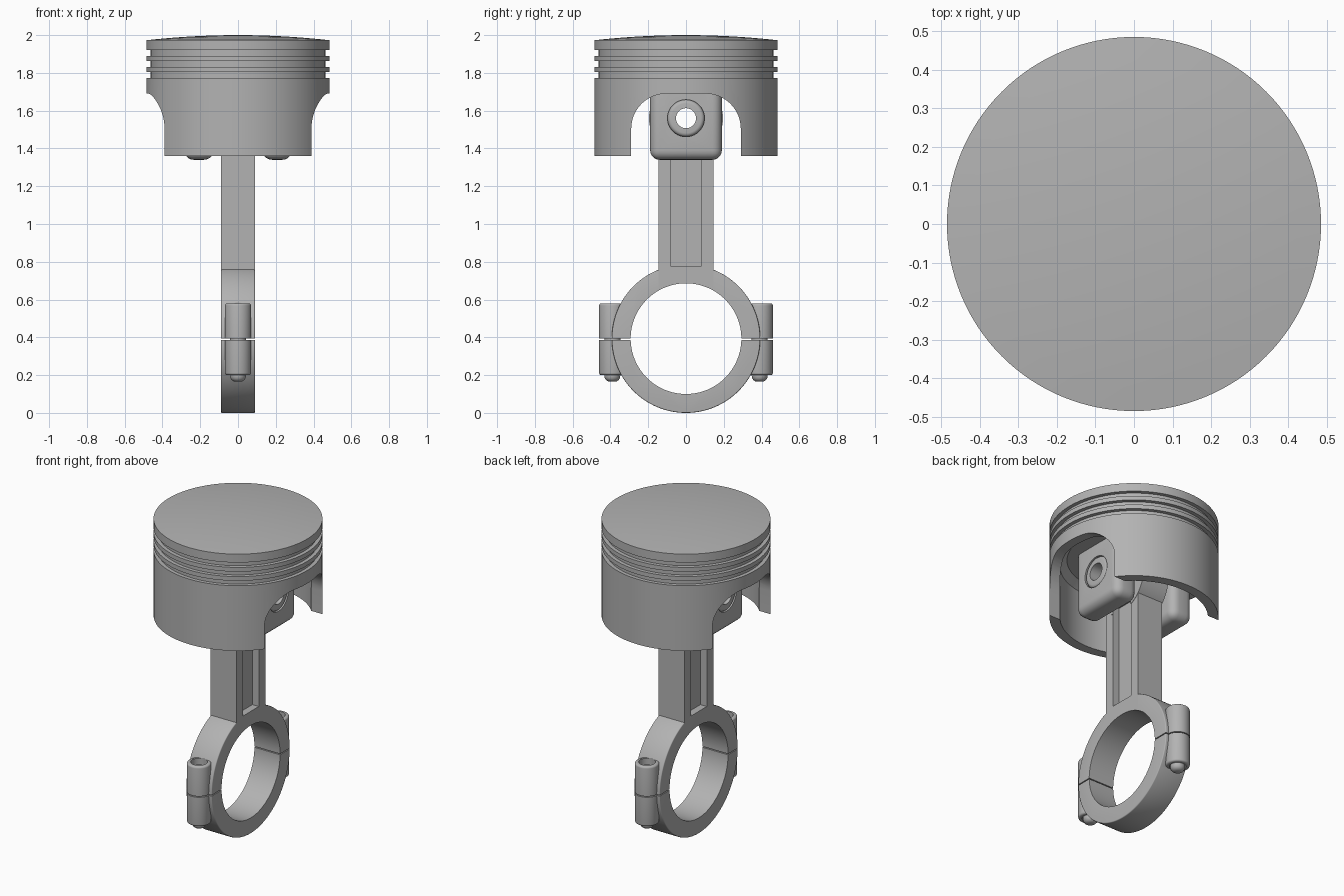
import bpy, bmesh, math
from mathutils import Matrix

cube = bpy.data.objects.get("Cube")
if cube:
    bpy.data.objects.remove(cube, do_unlink=True)

GREY = (0.45, 0.45, 0.45, 1)
metal = bpy.data.materials.new("grey metal")
metal.use_nodes = True
metal.diffuse_color = GREY
metal.node_tree.nodes["Principled BSDF"].inputs["Base Color"].default_value = GREY

PIN_Z, BIG_Z = 1.56, 0.393      # heights of the two bearing axes
BIG_R, BORE_R = 0.393, 0.293
PIN_R, PIN_HOLE = 0.098, 0.053
ROD_X = 0.09                    # half thickness of the rod


def finish(bm, name):
    bmesh.ops.recalc_face_normals(bm, faces=bm.faces)
    mesh = bpy.data.meshes.new(name)
    bm.to_mesh(mesh)
    bm.free()
    mesh.materials.append(metal)
    obj = bpy.data.objects.new(name, mesh)
    bpy.context.collection.objects.link(obj)
    return obj


def bevel(bm, edges, width, segments):
    bmesh.ops.bevel(bm, geom=edges, offset=width, segments=segments,
                    profile=0.5, affect='EDGES')


def box(name, low, high, round_by=0):
    bm = bmesh.new()
    bmesh.ops.create_cube(bm, size=1)
    for v in bm.verts:
        v.co = [(a + b) / 2 + c * (b - a) for a, b, c in zip(low, high, v.co)]
    if round_by:
        bevel(bm, bm.edges[:], round_by, 5)
    return finish(bm, name)


def cylinder(name, axis, radius, centre, length, round_by=0, sides=64):
    bm = bmesh.new()
    bmesh.ops.create_cone(bm, cap_ends=True, segments=sides, radius1=radius,
                          radius2=radius, depth=length)
    if round_by:
        rims = [e for e in bm.edges if abs(e.verts[0].co.z - e.verts[1].co.z) < 1e-5]
        bevel(bm, rims, round_by, 4)
    turn = Matrix.Rotation(math.pi / 2, 4, 'Y') if axis == 'X' else Matrix()
    bmesh.ops.transform(bm, verts=bm.verts, matrix=Matrix.Translation(centre) @ turn)
    return finish(bm, name)


def combine(target, other, operation='DIFFERENCE'):
    """Join or cut with another object, which is used up."""
    mod = target.modifiers.new("combine", 'BOOLEAN')
    mod.operation, mod.object, mod.solver = operation, other, 'EXACT'
    bpy.context.view_layer.objects.active = target
    bpy.ops.object.modifier_apply(modifier=mod.name)
    bpy.data.objects.remove(other, do_unlink=True)


def smooth(obj):
    bpy.ops.object.select_all(action='DESELECT')
    obj.select_set(True)
    bpy.context.view_layer.objects.active = obj
    bpy.ops.object.shade_smooth_by_angle(angle=math.radians(30))


# Piston: domed crown, three ring grooves, hollow skirt
R, GROOVE_R, WALL = 0.485, 0.462, 0.06
profile = [(R * i / 8, 2 - 0.027 * (i / 8) ** 2) for i in range(9)]
for top in (1.92, 1.862, 1.804):
    profile += [(R, top), (GROOVE_R, top), (GROOVE_R, top - 0.031), (R, top - 0.031)]
profile += [(R, 1.36), (R - WALL, 1.36), (R - WALL, 1.70), (R - WALL - 0.04, 1.74), (0, 1.74)]
bm = bmesh.new()
verts = [bm.verts.new((r, 0, z)) for r, z in profile]
edges = [bm.edges.new(pair) for pair in zip(verts, verts[1:])]
bmesh.ops.spin(bm, geom=verts + edges, axis=(0, 0, 1), cent=(0, 0, 0),
               angle=2 * math.pi, steps=128, use_duplicate=False)
bmesh.ops.remove_doubles(bm, verts=bm.verts, dist=1e-4)
piston = finish(bm, "piston")

# Arched openings on both sides of the skirt
HALF, TOP, ROUND = 0.29, 1.69, 0.185
arc = [(HALF - ROUND + ROUND * math.cos(a), TOP - ROUND + ROUND * math.sin(a))
       for a in (math.pi / 2 * i / 14 for i in range(15))]
outline = [(HALF, 1.2)] + arc + [(-y, z) for y, z in reversed(arc)] + [(-HALF, 1.2)]
bm = bmesh.new()
face = bm.faces.new([bm.verts.new((-1, y, z)) for y, z in outline])
sweep = bmesh.ops.extrude_face_region(bm, geom=[face])
bmesh.ops.translate(bm, vec=(2, 0, 0),
                    verts=[g for g in sweep["geom"] if isinstance(g, bmesh.types.BMVert)])
combine(piston, finish(bm, "arch_cutter"))
smooth(piston)

# Pin bosses hanging inside the piston
for side, name in ((1, "left_pin_boss"), (-1, "right_pin_boss")):
    xs = sorted((side * 0.13, side * 0.285))
    boss = box(name, (xs[0], -0.19, 1.34), (xs[1], 0.19, 1.83), 0.05)
    combine(boss, cylinder("pin_cutter", 'X', PIN_R, (0, 0, PIN_Z), 1))
    smooth(boss)

# Hollow pin with rounded ends
pin = cylinder("wrist_pin", 'X', PIN_R, (0, 0, PIN_Z), 0.57, 0.02)
combine(pin, cylinder("bore_cutter", 'X', PIN_HOLE, (0, 0, PIN_Z), 1))
smooth(pin)

# Connecting rod: big end, shank and small end in one piece
rod = cylinder("connecting_rod", 'X', BIG_R, (0, 0, BIG_Z), 2 * ROD_X, 0.006, 128)
combine(rod, box("shank", (-ROD_X, -0.145, 0.6), (ROD_X, 0.145, 1.55)), 'UNION')
combine(rod, cylinder("small_end", 'X', 0.196, (0, 0, PIN_Z), 2 * ROD_X + 0.004), 'UNION')
for y in (-0.39, 0.39):
    combine(rod, cylinder("lug", 'Z', 0.07, (0, y, 0.39), 0.38, 0.012, 48), 'UNION')
    for z in (0.18, 0.6):
        combine(rod, cylinder("bolt_hole", 'Z', 0.048, (0, y, z), 0.12, 0, 32))
combine(rod, cylinder("big_bore", 'X', BORE_R, (0, 0, BIG_Z), 1, 0, 128))
combine(rod, cylinder("small_bore", 'X', PIN_R, (0, 0, PIN_Z), 1))
for side in (-1, 1):
    xs = sorted((side * 0.045, side * 0.2))
    combine(rod, box("recess", (xs[0], -0.08, 0.775), (xs[1], 0.08, 1.44)))
combine(rod, box("split", (-1, -1, 0.387), (1, 1, 0.393)))
smooth(rod)

# Bolts that hold the cap on
for y, name in ((-0.39, "front_bolt"), (0.39, "back_bolt")):
    smooth(cylinder(name, 'Z', 0.042, (0, y, 0.3525), 0.375, 0.03, 32))
